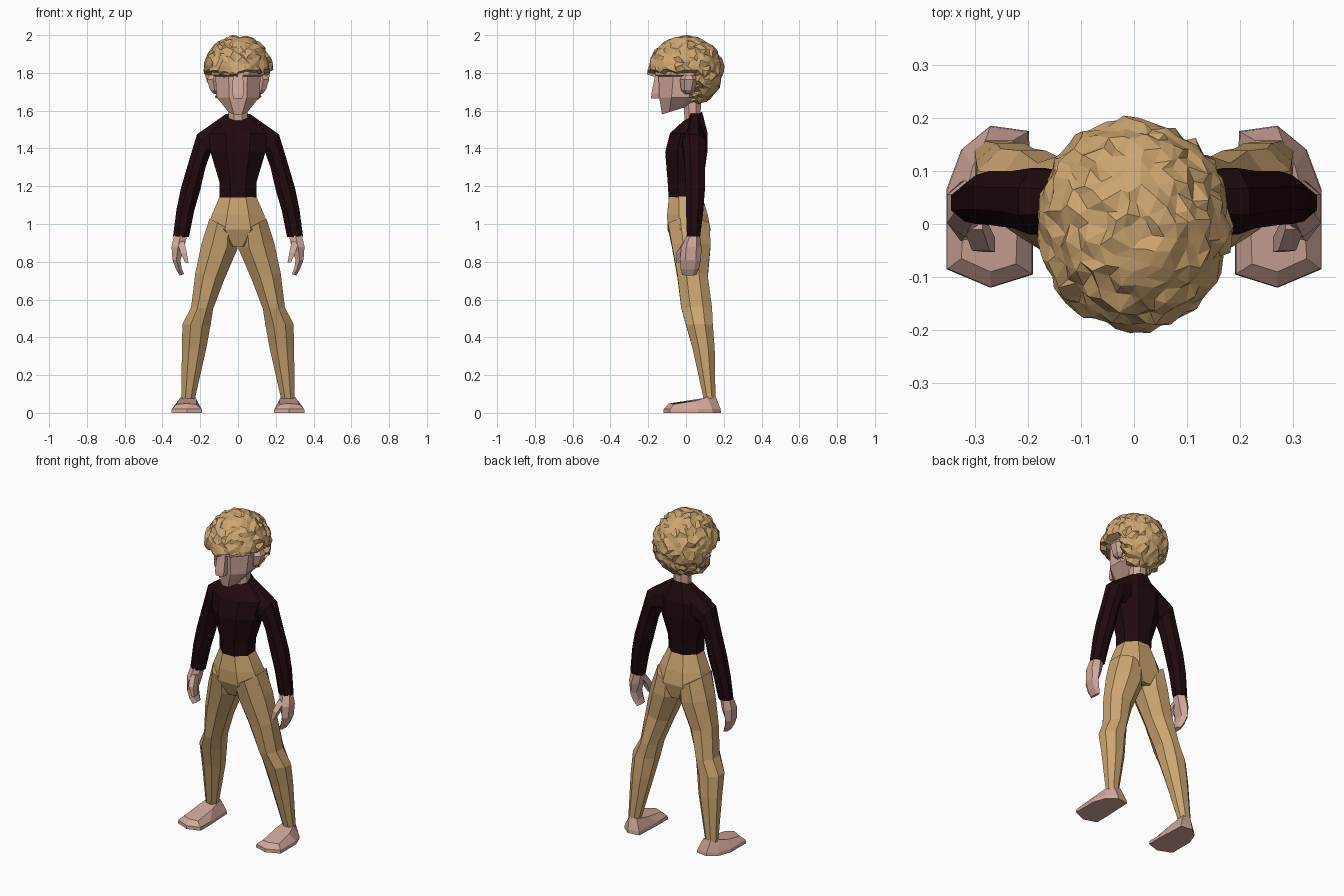
import bpy, bmesh, math, random
from mathutils import Vector

random.seed(4)


def material(name, rgb):
    m = bpy.data.materials.new(name)
    m.diffuse_color = (*rgb, 1)
    return m


SKIN = material("skin", (0.64, 0.39, 0.33))
TAN = material("tan", (0.61, 0.38, 0.165))
SHIRT = material("dark_maroon", (0.015, 0.003, 0.004))


def finish(name, bm, mat, mirror=False):
    bmesh.ops.recalc_face_normals(bm, faces=bm.faces)
    me = bpy.data.meshes.new(name)
    bm.to_mesh(me)
    bm.free()
    me.materials.append(mat)
    ob = bpy.data.objects.new(name, me)
    bpy.context.collection.objects.link(ob)
    if mirror:
        mod = ob.modifiers.new("mirror", 'MIRROR')
        mod.use_mirror_merge = False
    return ob


def skin_rings(name, rings, mat, mirror=False):
    """Bridge a list of equal-length point rings and cap both ends."""
    bm = bmesh.new()
    vs = [[bm.verts.new(p) for p in r] for r in rings]
    n = len(vs[0])
    for a, b in zip(vs, vs[1:]):
        for i in range(n):
            j = (i + 1) % n
            bm.faces.new((a[i], a[j], b[j], b[i]))
    bm.faces.new(vs[0])
    bm.faces.new(vs[-1])
    return finish(name, bm, mat, mirror)


def limb(name, sections, mat, mirror=False, n=8):
    """Section: inner x, inner z, outer x, outer z, front y, back y, (rise to back)."""
    rings = []
    for xi, zi, xo, zo, y0, y1, *tilt in sections:
        ring = []
        for k in range(n):
            a = 2 * math.pi * (k + 0.5) / n
            u = math.cos(a) / math.cos(math.pi / n)
            v = math.sin(a) / math.cos(math.pi / n)
            ring.append(((xi + xo) / 2 + u * (xo - xi) / 2,
                         (y0 + y1) / 2 + v * (y1 - y0) / 2,
                         (zi + zo) / 2 + u * (zo - zi) / 2 + v * (tilt[0] if tilt else 0)))
        rings.append(ring)
    return skin_rings(name, rings, mat, mirror)


def trunk(name, sections, mat, n=8):
    """Centred section: z, half width, front y, back y, (rise to back)."""
    return limb(name, [(-w, z, w, z, *rest) for z, w, *rest in sections], mat, n=n)


# Shirt body and sleeves
trunk("shirt_body", [(1.14, 0.097, -0.092, 0.085), (1.22, 0.098, -0.097, 0.09),
                     (1.38, 0.145, -0.11, 0.113), (1.48, 0.155, -0.085, 0.115),
                     (1.57, 0.062, -0.015, 0.085, 0.025)], SHIRT)
limb("sleeve", [(0.05, 1.36, 0.06, 1.585, 0.0, 0.085),
                (0.145, 1.375, 0.217, 1.475, -0.02, 0.105),
                (0.172, 1.30, 0.252, 1.36, -0.008, 0.1),
                (0.20, 1.18, 0.302, 1.19, -0.002, 0.1),
                (0.232, 1.07, 0.325, 1.08, 0.0, 0.092),
                (0.26, 0.93, 0.344, 0.935, 0.005, 0.075)], SHIRT, True)

# Trousers
trunk("trouser_hips", [(1.15, 0.095, -0.09, 0.085), (1.05, 0.138, -0.1, 0.115),
                       (0.97, 0.165, -0.098, 0.13), (0.88, 0.06, -0.06, 0.11)], TAN)
limb("trouser_leg", [(0.01, 0.95, 0.15, 1.03, -0.095, 0.125),
                     (0.002, 0.87, 0.192, 0.9, -0.075, 0.13),
                     (0.075, 0.7, 0.226, 0.74, -0.045, 0.115),
                     (0.132, 0.55, 0.248, 0.56, -0.025, 0.138),
                     (0.146, 0.46, 0.294, 0.47, 0.0, 0.142),
                     (0.168, 0.34, 0.297, 0.34, 0.035, 0.152),
                     (0.228, 0.075, 0.3, 0.075, 0.093, 0.156)], TAN, True)

# Feet: sole outline lofted to a sloping instep
sole = [(0.19, -0.095), (0.27, -0.12), (0.353, -0.085), (0.353, 0.065),
        (0.325, 0.14), (0.27, 0.185), (0.198, 0.175), (0.19, 0.0)]
instep = [(0.222, -0.075, 0.045), (0.27, -0.09, 0.05), (0.325, -0.065, 0.045), (0.318, 0.05, 0.064),
          (0.303, 0.11, 0.083), (0.28, 0.157, 0.088), (0.228, 0.157, 0.088), (0.218, 0.06, 0.067)]
skin_rings("foot", [[(x, y, 0) for x, y in sole],
                    [(x * 0.97 + 0.008, y * 0.99, 0.02) for x, y in sole], instep], SKIN, True)

# Hands with a hooked thumb
limb("hand", [(0.268, 0.95, 0.336, 0.95, 0.012, 0.068),
              (0.285, 0.87, 0.352, 0.88, -0.018, 0.075),
              (0.305, 0.81, 0.347, 0.81, -0.025, 0.072),
              (0.298, 0.765, 0.328, 0.76, -0.022, 0.062),
              (0.285, 0.735, 0.308, 0.727, -0.015, 0.05)], SKIN, True, 6)
limb("thumb", [(0.285, 0.91, 0.32, 0.9, -0.01, 0.035),
               (0.272, 0.85, 0.305, 0.85, -0.05, -0.005),
               (0.262, 0.795, 0.28, 0.795, -0.053, -0.025)], SKIN, True, 4)

# Neck and head
trunk("neck", [(1.52, 0.05, -0.005, 0.075), (1.66, 0.048, -0.015, 0.08)], SKIN)
trunk("head", [(1.60, 0.05, -0.127, 0.0, 0.02), (1.67, 0.112, -0.142, 0.08),
               (1.78, 0.12, -0.145, 0.12), (1.79, 0.14, -0.165, 0.13),
               (1.82, 0.14, -0.165, 0.13), (1.9, 0.1, -0.12, 0.1)], SKIN)
trunk("nose", [(1.665, 0.024, -0.185, -0.11), (1.69, 0.03, -0.183, -0.11),
               (1.79, 0.027, -0.163, -0.11)], SKIN, 4)
limb("ear", [(0.1, 1.685, 0.13, 1.69, -0.005, 0.025), (0.1, 1.71, 0.148, 1.71, -0.022, 0.042),
             (0.1, 1.765, 0.165, 1.765, -0.026, 0.055), (0.1, 1.79, 0.15, 1.79, -0.01, 0.04)],
     SKIN, True, 6)

# Curly hair: a jittered ball tucked inside the head around the face and ears
bm = bmesh.new()
bmesh.ops.create_icosphere(bm, subdivisions=4, radius=1)
for v in bm.verts:
    d = Vector([random.uniform(-0.05, 0.05) for _ in range(3)])
    p = (v.co + d).normalized() * random.uniform(0.94, 1.04)
    v.co = (p.x * 0.183, p.y * 0.2, 1.81 + p.z * 0.19)
top = max(v.co.z for v in bm.verts)
for v in bm.verts:
    x, y, z = v.co
    z = 1.81 + (z - 1.81) * (0.19 / (top - 1.81) if z > 1.81 else 1)
    back = 0.05 if z > 1.69 else 0.025
    if z < 1.79 and y < back:
        v.co = (x * 0.5, y * 0.5, max(z, 1.69))
    else:
        v.co.z = z
finish("hair", bm, TAN)
